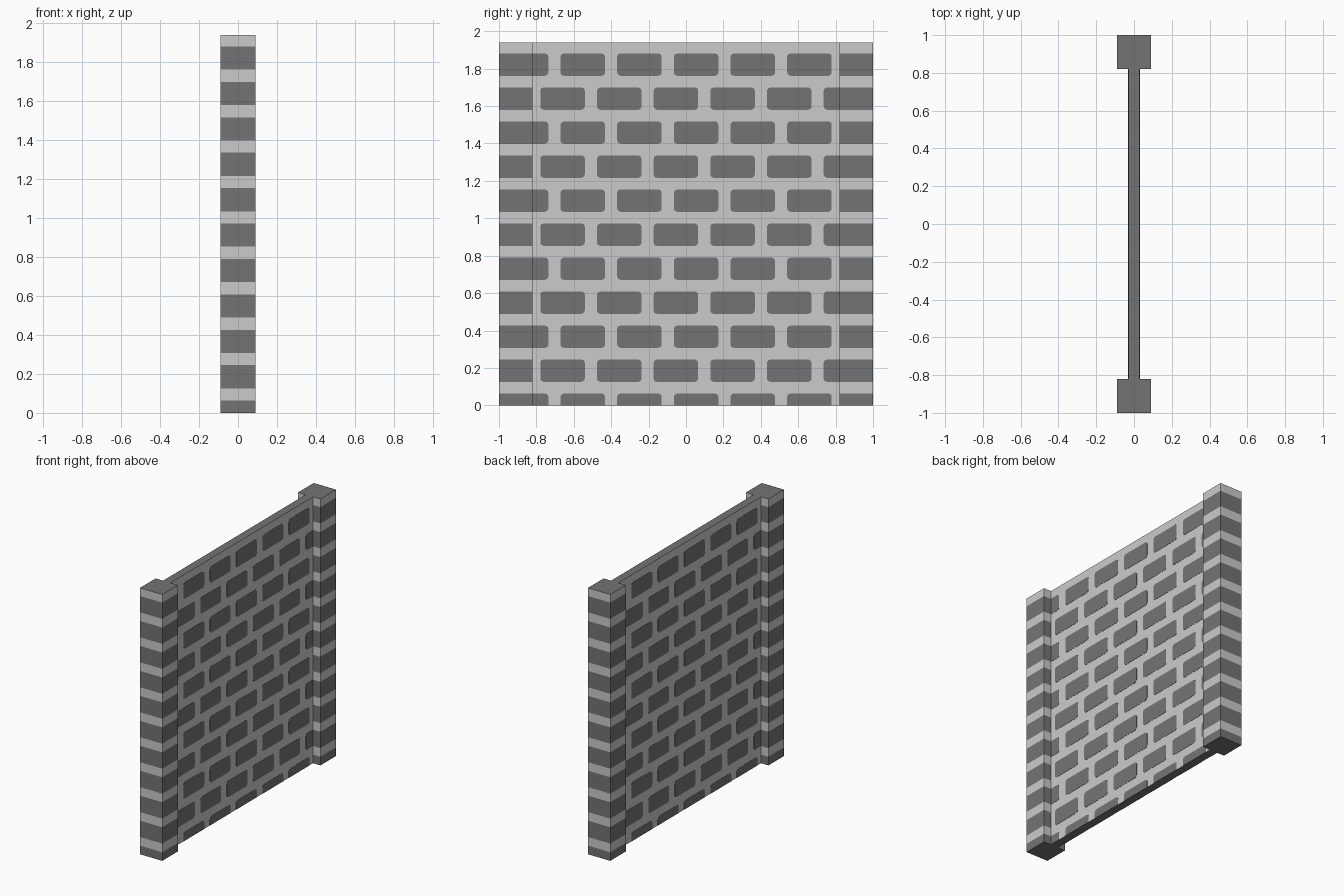
import bpy, bmesh, math

if "Cube" in bpy.data.objects:
    bpy.data.objects.remove(bpy.data.objects["Cube"])

H = 1.94            # wall height
POST = 0.18         # post width
PANEL = 0.06        # panel thickness
EDGE = 1 - POST     # panel half length
ROW, BRICK_H = 0.1818, 0.119
COL, BRICK_W = 0.303, 0.238
ROWS = 11
TOP_ROW = 1.762     # underside of the top brick row
RAISE = 0.0015


def material(name, v):
    m = bpy.data.materials.new(name)
    m.diffuse_color = (v, v, v, 1)
    m.use_nodes = True
    m.node_tree.nodes["Principled BSDF"].inputs["Base Color"].default_value = m.diffuse_color
    return m


mortar = material("light grey mortar", 0.60)
brick = material("dark grey brick", 0.175)


def finish(bm, name):
    bmesh.ops.recalc_face_normals(bm, faces=bm.faces)
    me = bpy.data.meshes.new(name)
    bm.to_mesh(me)
    bm.free()
    me.materials.append(mortar)
    me.materials.append(brick)
    ob = bpy.data.objects.new(name, me)
    bpy.context.collection.objects.link(ob)
    return ob


def block(name, sx, sy, y, banded):
    """Box with brick-coloured ends; optionally cut into brick bands by height."""
    bm = bmesh.new()
    bmesh.ops.create_cube(bm, size=1)
    for v in bm.verts:
        v.co = (v.co.x * sx, v.co.y * sy + y, (v.co.z + 0.5) * H)
    if banded:
        for k in range(ROWS):
            for z in (TOP_ROW - k * ROW, TOP_ROW - k * ROW + BRICK_H):
                if z > 0:
                    bmesh.ops.bisect_plane(bm, geom=bm.verts[:] + bm.edges[:] + bm.faces[:],
                                           plane_co=(0, 0, z), plane_no=(0, 0, 1))
    bm.normal_update()
    for f in bm.faces:
        in_band = (f.calc_center_median().z - TOP_ROW) % ROW < BRICK_H
        f.material_index = int(abs(f.normal.z) > 0.5 or (banded and in_band))
    return finish(bm, name)


def brick_outline(cy, cz, r=0.018, seg=3):
    """Rounded rectangle, clipped to the panel."""
    pts = []
    for q, (sy, sz) in enumerate(((1, 1), (-1, 1), (-1, -1), (1, -1))):
        for i in range(seg + 1):
            a = (q + i / seg) * math.pi / 2
            y = cy + sy * (BRICK_W / 2 - r) + r * math.cos(a)
            z = cz + sz * (BRICK_H / 2 - r) + r * math.sin(a)
            p = (max(-EDGE, min(EDGE, y)), max(0, z))
            if not pts or math.dist(p, pts[-1]) > 1e-5:
                pts.append(p)
    return pts


def brick_face(name, side):
    """Thin staggered brick plates on one side of the panel."""
    bm = bmesh.new()
    for k in range(ROWS):
        flip = side * (1 if k % 2 == 0 else -1)
        for i in range(6):
            pts = brick_outline(flip * (0.66 - i * COL), TOP_ROW - k * ROW + BRICK_H / 2)
            x = side * (PANEL / 2 - 0.001)
            f = bm.faces.new([bm.verts.new((x, y, z)) for y, z in pts])
            ext = bmesh.ops.extrude_face_region(bm, geom=[f], use_keep_orig=True)
            for v in ext["geom"]:
                if isinstance(v, bmesh.types.BMVert):
                    v.co.x = side * (PANEL / 2 + RAISE)
    for f in bm.faces:
        f.material_index = 1
    return finish(bm, name)


# Mortar panel between the posts
block("wall_panel", PANEL, 2 * EDGE, 0, False)
# Square end posts with brick bands
block("front_post", POST, POST, -1 + POST / 2, True)
block("back_post", POST, POST, 1 - POST / 2, True)
# Brick pattern on both sides
brick_face("right_bricks", 1)
brick_face("left_bricks", -1)
